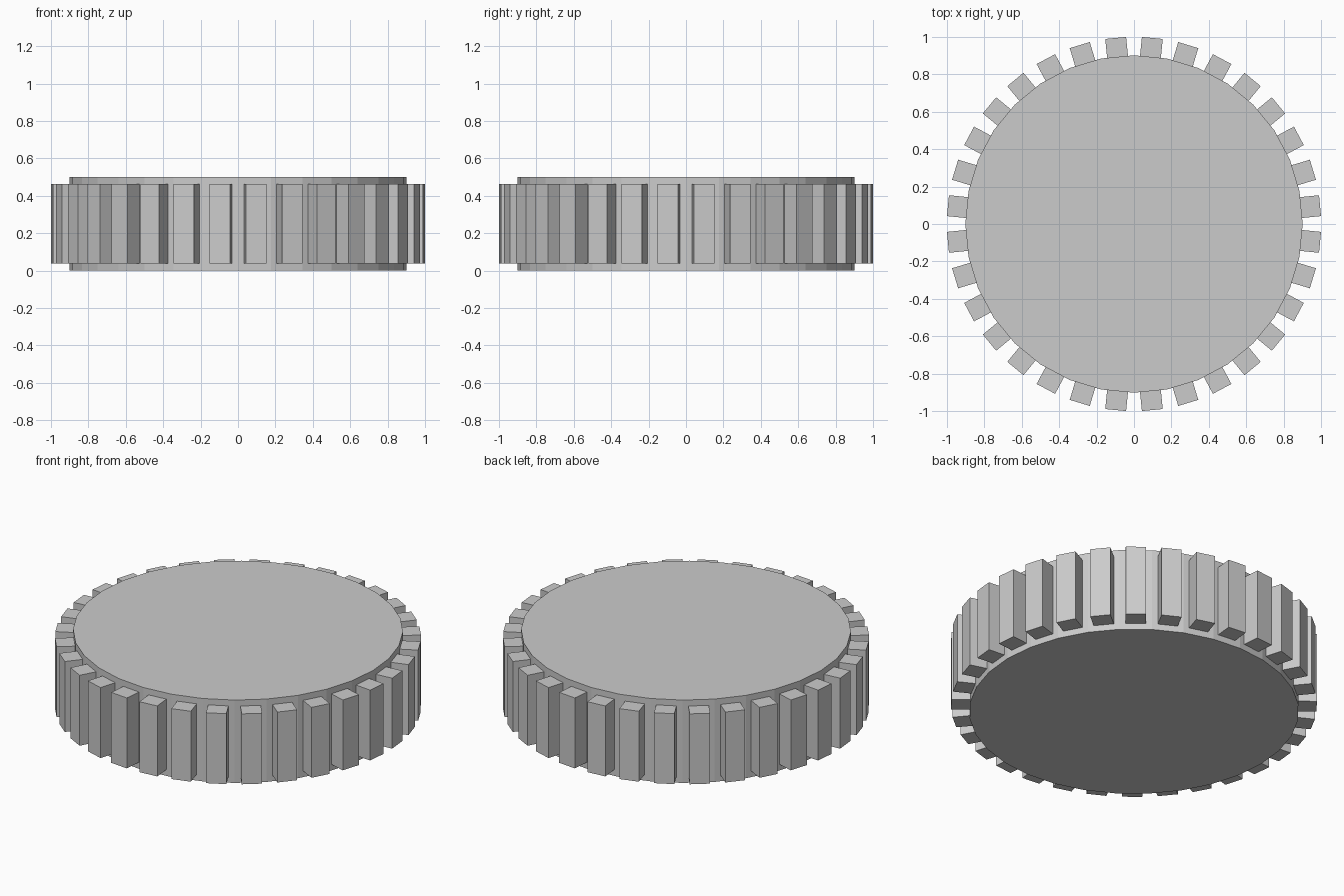
import bpy
import math
from mathutils import Matrix

if "Cube" in bpy.data.objects:
    bpy.data.objects.remove(bpy.data.objects["Cube"])

TEETH = 32
HEIGHT = 0.5
DISC_RADIUS = 0.902

# Central disc, one side per tooth, corners on the axes
bpy.ops.mesh.primitive_cylinder_add(vertices=TEETH, radius=DISC_RADIUS,
                                    depth=HEIGHT, location=(0, 0, HEIGHT / 2))
bpy.context.object.name = "disc"

# Tooth block shared by all teeth, pointing along +x
inner, outer, width = 0.895, 0.9995, 0.112
z_low, z_high = 0.038, 0.463
bpy.ops.mesh.primitive_cube_add(size=1)
first = bpy.context.object
first.data.transform(
    Matrix.Translation(((inner + outer) / 2, 0, (z_low + z_high) / 2))
    @ Matrix.Diagonal((outer - inner, width, z_high - z_low, 1)))

# Ring of teeth, each centred on a disc side
for i in range(TEETH):
    tooth = first
    if i:
        tooth = first.copy()
        bpy.context.collection.objects.link(tooth)
    tooth.name = f"tooth_{i + 1:02d}"
    tooth.rotation_euler.z = (i + 0.5) * math.tau / TEETH
